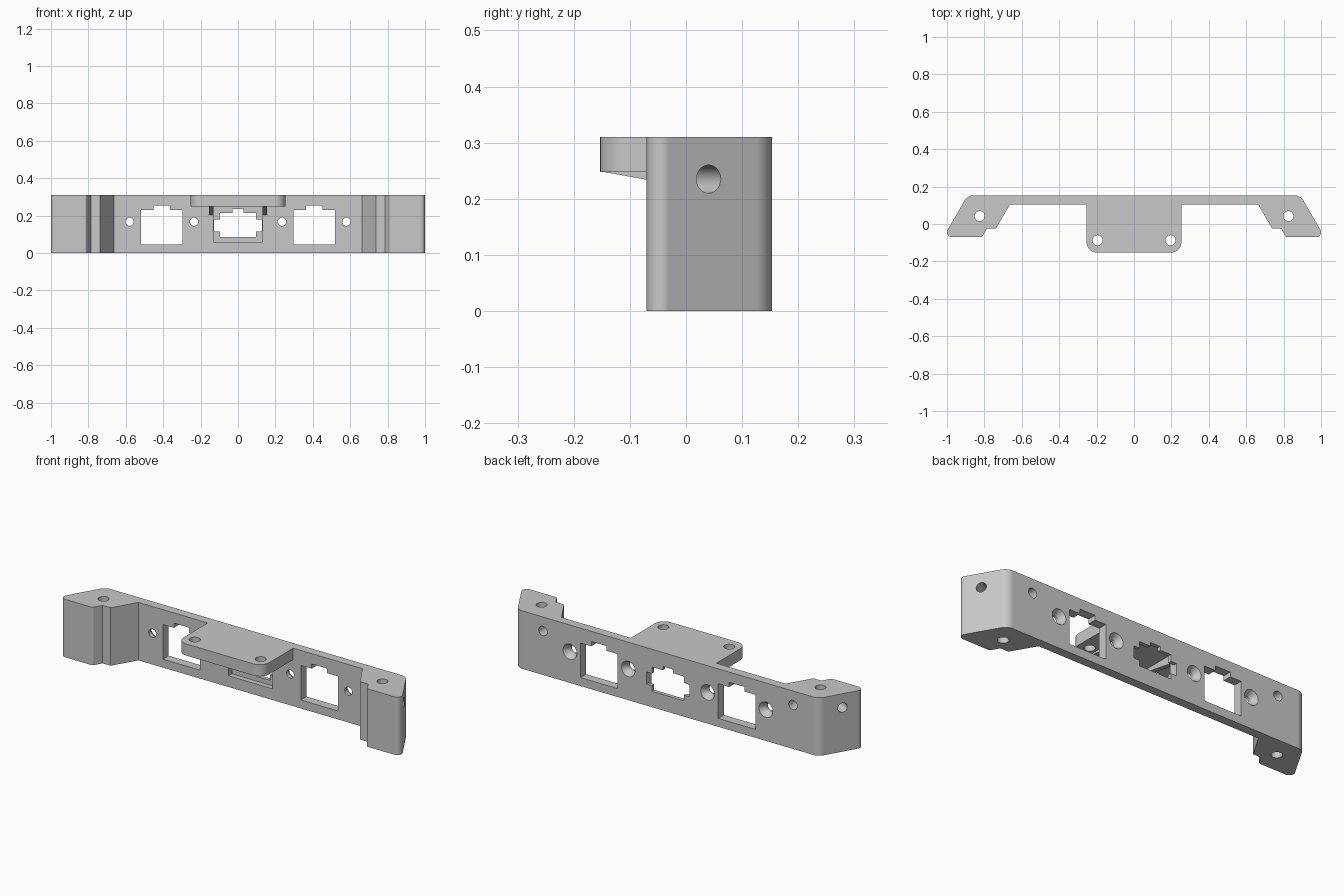
import bpy, bmesh, math
from mathutils import Vector

if "Cube" in bpy.data.objects:
    bpy.data.objects.remove(bpy.data.objects["Cube"])

grey = bpy.data.materials.new("light_grey")
grey.diffuse_color = (0.58, 0.58, 0.58, 1)
grey.use_nodes = True
grey.node_tree.nodes["Principled BSDF"].inputs["Base Color"].default_value = grey.diffuse_color


def finish(name, bm):
    bmesh.ops.recalc_face_normals(bm, faces=bm.faces)
    me = bpy.data.meshes.new(name)
    bm.to_mesh(me)
    bm.free()
    me.materials.append(grey)
    ob = bpy.data.objects.new(name, me)
    bpy.context.collection.objects.link(ob)
    return ob


def fillet(corners, n=12):
    """Turn (x, y, radius) corners into a rounded outline."""
    out = []
    for i, (x, y, r) in enumerate(corners):
        p = Vector((x, y, 0))
        if not r:
            out.append((x, y))
            continue
        a = Vector((*corners[i - 1][:2], 0))
        b = Vector((*corners[(i + 1) % len(corners)][:2], 0))
        u, v = (a - p).normalized(), (b - p).normalized()
        half = u.angle(v) / 2
        c = p + (u + v).normalized() * r / math.sin(half)
        t = r / math.tan(half)
        s, e = (p + u * t - c).normalized(), (p + v * t - c).normalized()
        for k in range(n + 1):
            q = c + s.slerp(e, k / n) * r
            out.append((q.x, q.y))
    return out


def prism(name, pts, axis, lo, hi):
    place = {"x": lambda a, b, h: (h, a, b),
             "y": lambda a, b, h: (a, h, b),
             "z": lambda a, b, h: (a, b, h)}[axis]
    bm = bmesh.new()
    low = [bm.verts.new(place(a, b, lo)) for a, b in pts]
    top = [bm.verts.new(place(a, b, hi)) for a, b in pts]
    bm.faces.new(low)
    bm.faces.new(top)
    n = len(pts)
    for i in range(n):
        j = (i + 1) % n
        bm.faces.new((low[i], low[j], top[j], top[i]))
    return finish(name, bm)


def rod(start, end, r1, r2=None):
    """Round cutter between two points."""
    start, end = Vector(start), Vector(end)
    bm = bmesh.new()
    bmesh.ops.create_cone(bm, cap_ends=True, segments=40, radius1=r1,
                          radius2=r2 or r1, depth=(end - start).length)
    rot = (end - start).to_track_quat("Z", "Y").to_matrix()
    bmesh.ops.rotate(bm, matrix=rot, verts=bm.verts)
    bmesh.ops.translate(bm, vec=(start + end) / 2, verts=bm.verts)
    return finish("hole_cutter", bm)


def combine(target, other, op="DIFFERENCE"):
    m = target.modifiers.new("bool", "BOOLEAN")
    m.operation, m.solver, m.object = op, "EXACT", other
    bpy.context.view_layer.objects.active = target
    bpy.ops.object.modifier_apply(modifier=m.name)
    bpy.data.objects.remove(other)


def mirrored(half):
    return half + [(-p[0], *p[1:]) for p in reversed(half)]


# Main bracket: thin back wall with solid angled end blocks
left = [(-0.890, 0.153, 0.054), (-1.019, -0.07, 0.026), (-0.813, -0.07, 0.012),
        (-0.786, -0.023, 0), (-0.738, -0.023, 0), (-0.663, 0.105, 0)]
bracket = prism("mounting_bracket", fillet(mirrored(left)), "z", 0, 0.31)

# Centre connector opening with a shallow front pocket
opening = mirrored([(-0.03, 0.235), (-0.03, 0.215), (-0.095, 0.215), (-0.095, 0.18),
                    (-0.128, 0.18), (-0.128, 0.115), (-0.095, 0.115), (-0.095, 0.085)])
combine(bracket, prism("opening_cutter", opening, "y", 0.05, 0.2))
pocket = mirrored([(-0.13, 0.248), (-0.13, 0.06)])
combine(bracket, prism("pocket_cutter", pocket, "y", 0.05, 0.133))

for s in (-1, 1):
    # Square socket window with a latch notch
    win = mirrored([(-0.045, 0.255), (-0.045, 0.252), (-0.045, 0.23),
                    (-0.11, 0.23), (-0.11, 0.045)])
    win = [(x + s * 0.408, z) for x, z in win]
    combine(bracket, prism("window_cutter", win, "y", 0.05, 0.2))
    # Countersunk screw holes
    for x in (0.235, 0.58):
        combine(bracket, rod((s * x, 0.05, 0.167), (s * x, 0.2, 0.167), 0.022))
        combine(bracket, rod((s * x, 0.123, 0.167), (s * x, 0.155, 0.167), 0.022, 0.042))
    # End block holes: vertical, back and slanted side
    combine(bracket, rod((s * 0.825, 0.042, -0.1), (s * 0.825, 0.042, 0.4), 0.027))
    combine(bracket, rod((s * 0.74, 0.06, 0.235), (s * 0.74, 0.2, 0.235), 0.025))
    combine(bracket, rod((s * 0.868, -0.01, 0.235), (s * 1.041, 0.09, 0.235), 0.025))

# Top shelf with rounded front corners and two holes
shelf = prism("shelf", fillet(mirrored([(-0.253, 0.13, 0), (-0.253, -0.153, 0.055)])),
              "z", 0.248, 0.31)
for s in (-1, 1):
    combine(shelf, rod((s * 0.195, -0.087, 0.1), (s * 0.195, -0.087, 0.4), 0.027))
combine(bracket, shelf, "UNION")

# Sloped ribs under the shelf
rib = [(-0.15, 0.2485), (-0.14, 0.27), (0.115, 0.27), (0.115, 0.2)]
for s in (-1, 1):
    lo, hi = sorted((s * 0.131, s * 0.155))
    combine(bracket, prism("rib", rib, "x", lo, hi), "UNION")

bpy.ops.object.select_all(action="DESELECT")
bracket.select_set(True)
bpy.context.view_layer.objects.active = bracket
bpy.ops.object.shade_smooth_by_angle(angle=math.radians(25))
wn = bracket.modifiers.new("weighted_normals", "WEIGHTED_NORMAL")
wn.keep_sharp = True
